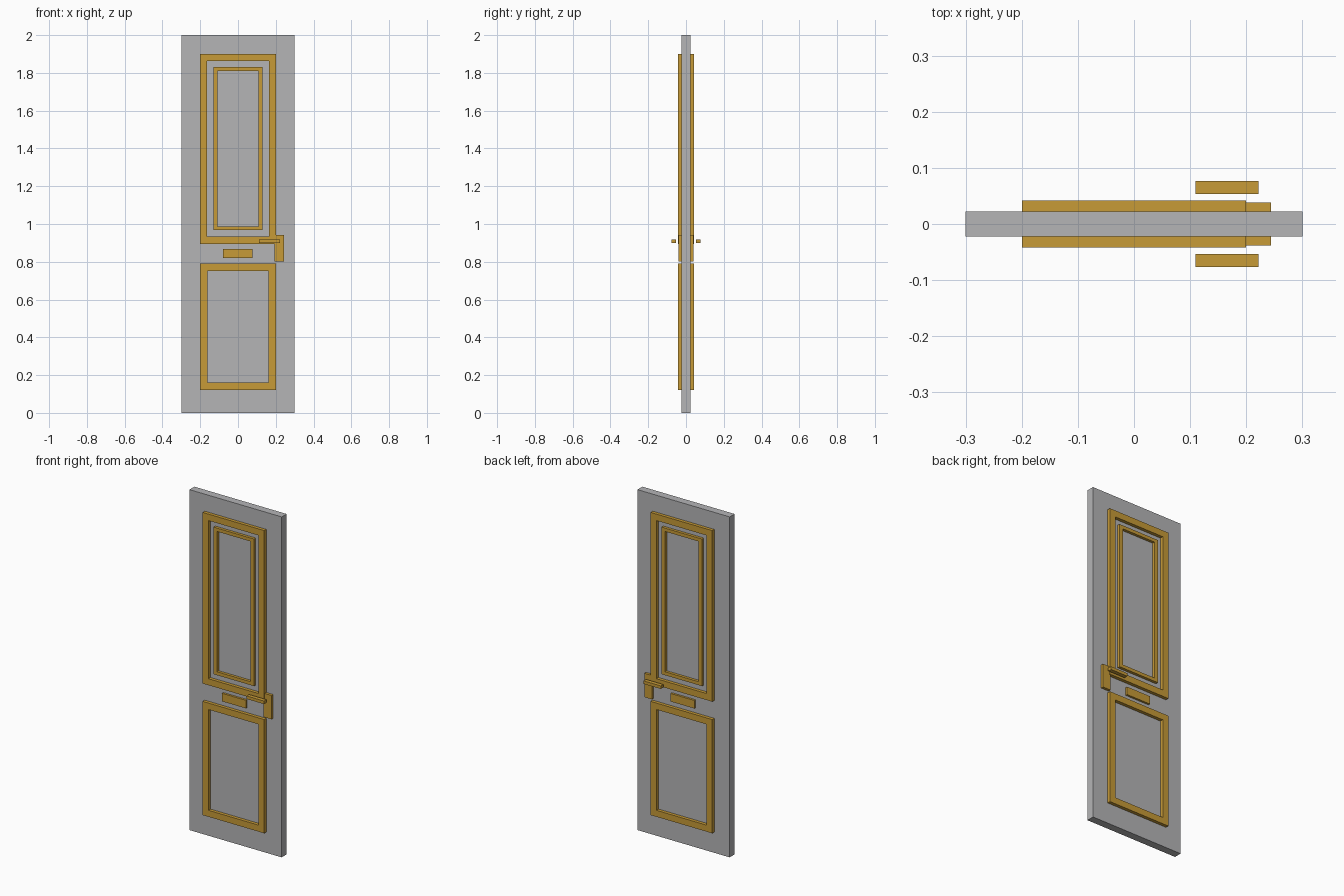
import bpy
import bmesh

if "Cube" in bpy.data.objects:
    bpy.data.objects.remove(bpy.data.objects["Cube"])


def material(name, rgb):
    m = bpy.data.materials.new(name)
    m.diffuse_color = (*rgb, 1)
    m.use_nodes = True
    m.node_tree.nodes["Principled BSDF"].inputs["Base Color"].default_value = m.diffuse_color
    return m


GREY = material("grey paint", (0.46, 0.46, 0.47))
BRASS = material("brass", (0.57, 0.325, 0.038))
DOOR_HALF = 0.0227   # half thickness of the door leaf


def add_box(bm, x0, x1, y0, y1, z0, z1):
    v = bmesh.ops.create_cube(bm, size=1)["verts"]
    bmesh.ops.scale(bm, vec=(x1 - x0, y1 - y0, z1 - z0), verts=v)
    bmesh.ops.translate(bm, vec=((x0 + x1) / 2, (y0 + y1) / 2, (z0 + z1) / 2), verts=v)


def finish(name, bm, mat):
    mesh = bpy.data.meshes.new(name)
    bm.to_mesh(mesh)
    bm.free()
    mesh.materials.append(mat)
    ob = bpy.data.objects.new(name, mesh)
    bpy.context.collection.objects.link(ob)
    return ob


def box(name, x0, x1, y0, y1, z0, z1, mat):
    bm = bmesh.new()
    add_box(bm, x0, x1, y0, y1, z0, z1)
    return finish(name, bm, mat)


def frame(name, half_w, z0, z1, bar_x, bar_z, y0, y1):
    """Rectangular moulding: a front ring extruded back to the door face."""
    bm = bmesh.new()
    rings = []
    for w, a, b in ((half_w, z0, z1), (half_w - bar_x, z0 + bar_z, z1 - bar_z)):
        rings.append([bm.verts.new((x, y0, z))
                      for x, z in ((-w, a), (w, a), (w, b), (-w, b))])
    outer, inner = rings
    faces = [bm.faces.new((outer[i], outer[(i + 1) % 4], inner[(i + 1) % 4], inner[i]))
             for i in range(4)]
    ext = bmesh.ops.extrude_face_region(bm, geom=faces, use_keep_orig=True)
    moved = [g for g in ext["geom"] if isinstance(g, bmesh.types.BMVert)]
    bmesh.ops.translate(bm, vec=(0, y1 - y0, 0), verts=moved)
    bmesh.ops.recalc_face_normals(bm, faces=bm.faces)
    return finish(name, bm, BRASS)


# Door leaf
box("door_leaf", -0.3, 0.3, -DOOR_HALF, DOOR_HALF, 0, 2, GREY)

# Mouldings and fittings, the same on both faces
BACK = -DOOR_HALF + 0.004   # sunk slightly into the leaf
fittings = [
    frame("upper_moulding", 0.2, 0.895, 1.9, 0.037, 0.038, -0.042, BACK),
    frame("upper_inner_moulding", 0.131, 0.967, 1.831, 0.022, 0.02, -0.039, BACK),
    frame("lower_moulding", 0.2, 0.122, 0.79, 0.038, 0.038, -0.042, BACK),
    box("letter_plate", -0.079, 0.076, -0.035, BACK, 0.82, 0.867, BRASS),
    box("handle_plate", 0.194, 0.244, -0.0385, BACK, 0.802, 0.942, BRASS),
    box("handle", 0.11, 0.222, -0.0765, -0.0535, 0.9, 0.918, BRASS),
]
for ob in fittings:
    mod = ob.modifiers.new("both_faces", "MIRROR")
    mod.use_axis = (False, True, False)
    mod.use_mirror_merge = False
